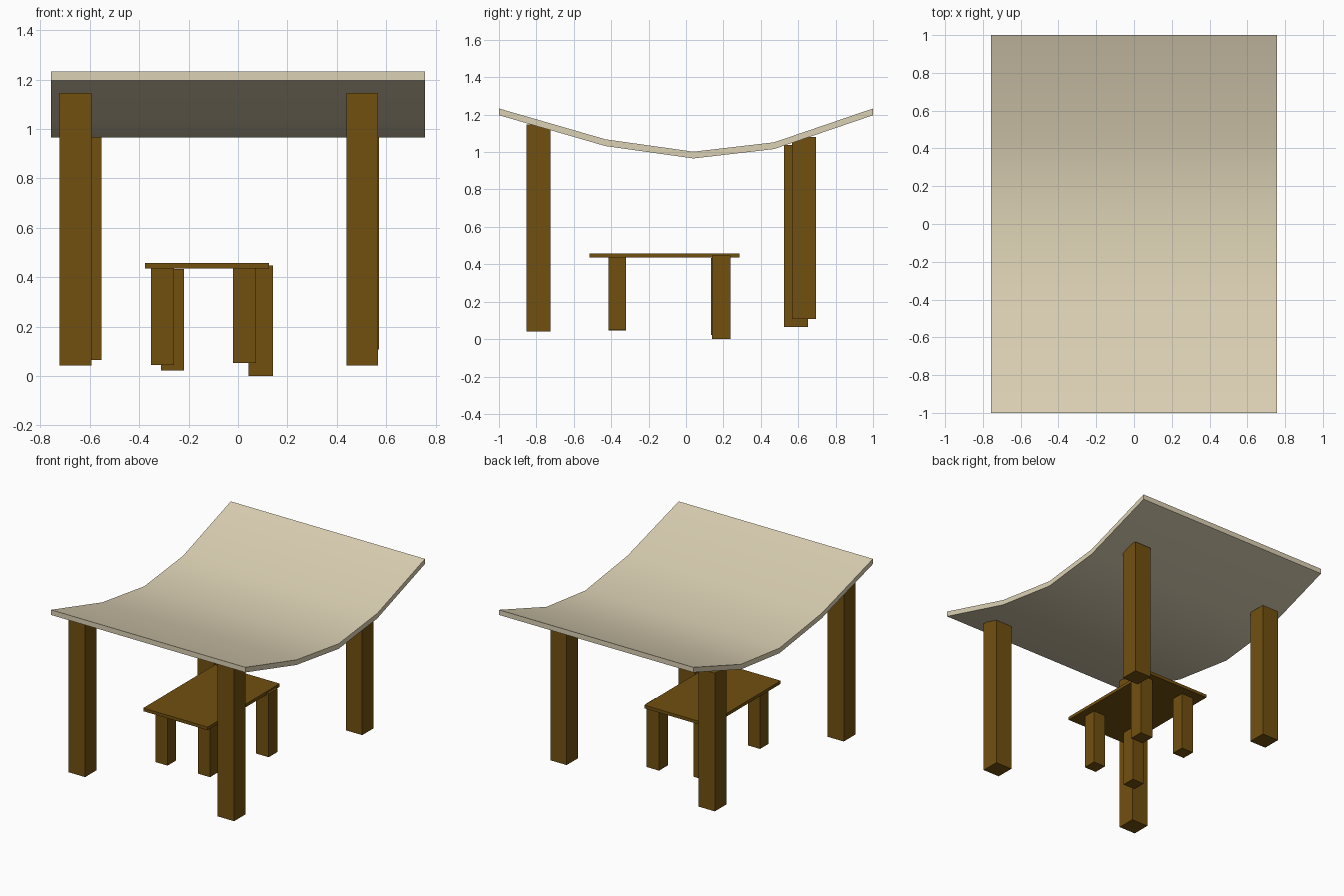
import bpy
import bmesh
from math import radians

if "Cube" in bpy.data.objects:
    bpy.data.objects.remove(bpy.data.objects["Cube"])


def material(name, color):
    m = bpy.data.materials.new(name)
    m.diffuse_color = color
    m.use_nodes = True
    m.node_tree.nodes["Principled BSDF"].inputs["Base Color"].default_value = m.diffuse_color
    return m


wood = material("brown_wood", (0.17, 0.08, 0.005, 1))
canvas = material("pale_canvas", (0.72, 0.64, 0.46, 1))


def box(name, x, y, z):
    """Box from (min, max) pairs on each axis."""
    bm = bmesh.new()
    bmesh.ops.create_cube(bm, size=1)
    for v in bm.verts:
        v.co = [r[0] if c < 0 else r[1] for c, r in zip(v.co, (x, y, z))]
    mesh = bpy.data.meshes.new(name)
    bm.to_mesh(mesh)
    bm.free()
    mesh.materials.append(wood)
    bpy.context.collection.objects.link(bpy.data.objects.new(name, mesh))


def leg(name, x, y, width, bottom, top):
    """Square post given its low-x, low-y corner."""
    box(name, (x, x + width), (y, y + width), (bottom, top))


# Sagging roof: side profile extruded along x
top_edge = [(-1, 1.233), (-0.43, 1.068), (0.04, 1.002), (0.47, 1.052), (1, 1.233)]
thick = 0.036
profile = top_edge + [(y, z - thick) for y, z in reversed(top_edge)]
n = len(profile)
half = 0.757
bm = bmesh.new()
left = [bm.verts.new((-half, y, z)) for y, z in profile]
right = [bm.verts.new((half, y, z)) for y, z in profile]
for i in range(n):
    j = (i + 1) % n
    bm.faces.new((left[i], left[j], right[j], right[i]))
for side in (left, right):
    for i in range(n // 2 - 1):
        bm.faces.new((side[i], side[i + 1], side[n - 2 - i], side[n - 1 - i]))
bmesh.ops.recalc_face_normals(bm, faces=bm.faces)
mesh = bpy.data.meshes.new("roof")
bm.to_mesh(mesh)
bm.free()
mesh.materials.append(canvas)
roof = bpy.data.objects.new("roof", mesh)
bpy.context.collection.objects.link(roof)
bpy.context.view_layer.objects.active = roof
roof.select_set(True)
bpy.ops.object.shade_smooth_by_angle(angle=radians(40))

# Roof posts
leg("front_left_post", -0.722, -0.853, 0.128, 0.042, 1.147)
leg("front_right_post", 0.439, -0.853, 0.128, 0.042, 1.147)
leg("back_left_post", -0.681, 0.524, 0.128, 0.065, 1.038)
leg("back_right_post", 0.443, 0.567, 0.128, 0.107, 1.08)

# Table top and legs
box("table_top", (-0.377, 0.125), (-0.516, 0.286), (0.436, 0.458))
leg("table_front_left_leg", -0.352, -0.414, 0.093, 0.045, 0.445)
leg("table_front_right_leg", -0.021, -0.414, 0.093, 0.052, 0.445)
leg("table_back_left_leg", -0.312, 0.134, 0.093, 0.023, 0.433)
leg("table_back_right_leg", 0.043, 0.139, 0.099, 0.0, 0.447)
